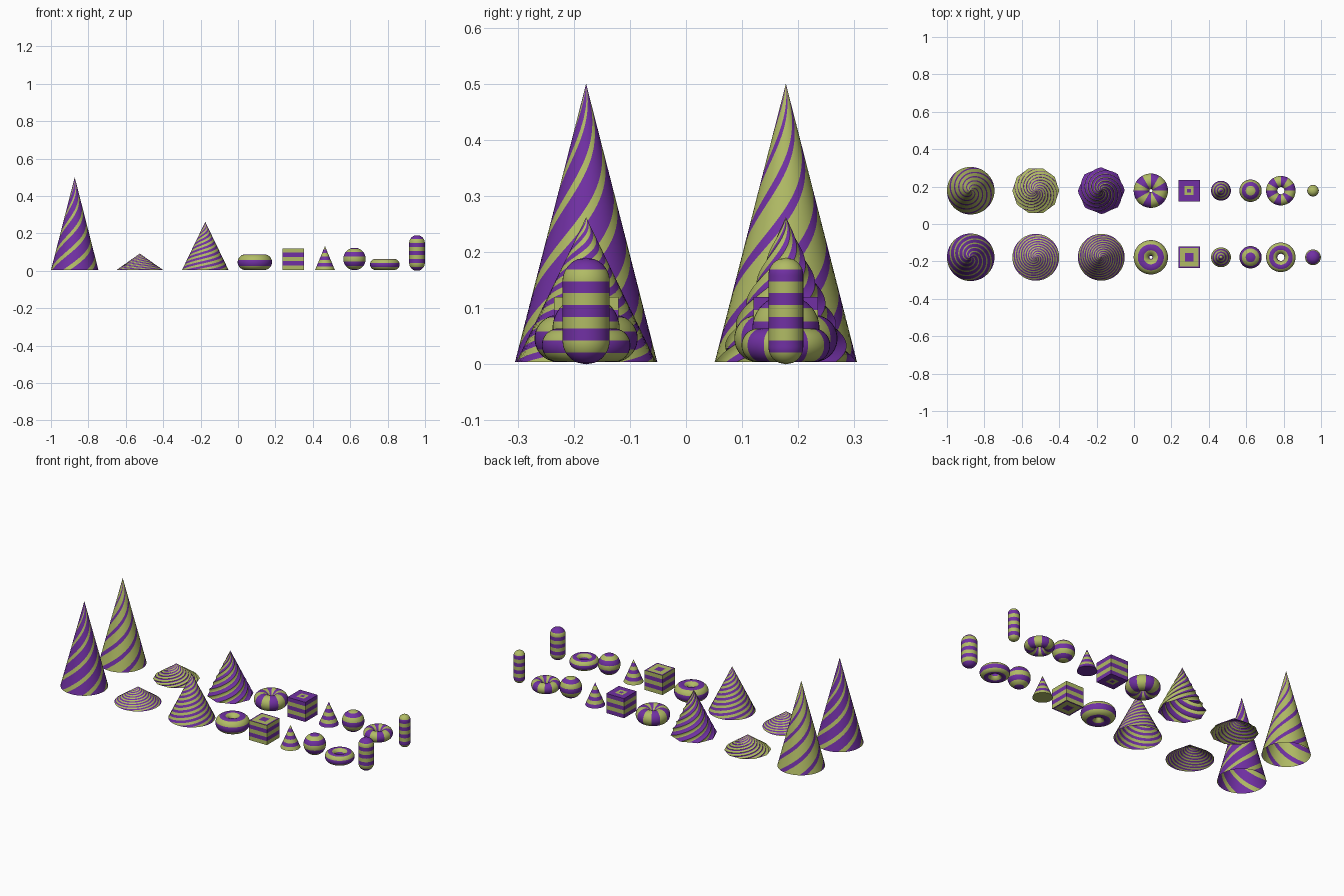
import bpy
import bmesh
import math

if "Cube" in bpy.data.objects:
    bpy.data.objects.remove(bpy.data.objects["Cube"])

PURPLE, GREEN = 0, 1
FRONT, BACK = -0.178, 0.178


def make_material(name, colour):
    mat = bpy.data.materials.new(name)
    mat.use_nodes = True
    mat.diffuse_color = colour
    mat.node_tree.nodes["Principled BSDF"].inputs["Base Color"].default_value = colour
    return mat


MATERIALS = [make_material("purple", (0.165, 0.03, 0.37, 1)),
             make_material("olive green", (0.44, 0.50, 0.13, 1))]


def lathe(name, x, y, profile, segs, colour, twist=0, start=0, sides=0, loop=False, smooth=True):
    """Spin (radius, z) points; colour(row, column) picks each face's material."""
    bm = bmesh.new()
    rings = []
    for j, (r, z) in enumerate(profile):
        ring = []
        for i in range(segs):
            a = 2 * math.pi * i / segs
            k = r
            if sides:  # flatten the circle into a regular polygon
                step = 2 * math.pi / sides
                k = r * math.cos(step / 2) / math.cos(a % step - step / 2)
            b = a + start + twist * 2 * math.pi * j / (len(profile) - 1)
            ring.append(bm.verts.new((k * math.cos(b), k * math.sin(b), z)))
        rings.append(ring)
    rows = len(profile) if loop else len(profile) - 1
    for j in range(rows):
        low, high = rings[j], rings[(j + 1) % len(rings)]
        for i in range(segs):
            n = (i + 1) % segs
            face = bm.faces.new((low[i], low[n], high[n], high[i]))
            face.material_index = colour(j, i)
            face.smooth = smooth
    bmesh.ops.remove_doubles(bm, verts=bm.verts, dist=1e-5)
    bmesh.ops.recalc_face_normals(bm, faces=bm.faces)
    mesh = bpy.data.meshes.new(name)
    bm.to_mesh(mesh)
    bm.free()
    for mat in MATERIALS:
        mesh.materials.append(mat)
    obj = bpy.data.objects.new(name, mesh)
    obj.location = (x, y, 0)
    bpy.context.collection.objects.link(obj)
    if smooth:
        bpy.ops.object.select_all(action="DESELECT")
        obj.select_set(True)
        bpy.context.view_layer.objects.active = obj
        bpy.ops.object.shade_smooth_by_angle(angle=math.radians(30))
    return obj


def swirl_cone(name, x, y, radius, height, arms, turns, base, share, sides=0):
    """Open cone whose stripes follow the twisted columns."""
    per_arm, rows = 10, 48
    profile = [(radius * (1 - j / rows), 0.004 + (height - 0.004) * j / rows)
               for j in range(rows + 1)]
    lathe(name, x, y, profile, arms * per_arm,
          lambda j, i: 1 - base if i % per_arm < share else base, twist=turns, sides=sides)


def banded(first, rows_per_band=1):
    return lambda j, i: (first + j // rows_per_band) % 2


def banded_cone(name, x, y, first):
    r, z0, z1, n = 0.053, 0.004, 0.132, 7
    profile = [(0, z0)] + [(r * (1 - j / n), z0 + (z1 - z0) * j / n) for j in range(n + 1)]
    lathe(name, x, y, profile, 40, lambda j, i: first if j == 0 else (first + j - 1) % 2)


def ball(name, x, y, first):
    r, bands, sub = 0.06, 7, 3
    n = bands * sub
    profile = [(r * math.sin(math.pi * j / n), 0.063 - r * math.cos(math.pi * j / n))
               for j in range(n + 1)]
    lathe(name, x, y, profile, 40, banded(first, sub))


def capsule(name, x, y, r, height, first):
    """Round-ended post cut into bands of equal height."""
    bands, sub = 9, 8
    n = bands * sub
    profile = []
    for j in range(n + 1):
        z = height * j / n
        d = max(r - z, z - (height - r), 0)
        profile.append((math.sqrt(max(r * r - d * d, 0)), z))
    lathe(name, x, y, profile, 40, banded(first, sub))


def ring(name, x, y, major, minor, colour):
    n = 32
    profile = []
    for j in range(n):
        a = 2 * math.pi * (j + 0.5) / n
        profile.append((major + minor * math.cos(a), 0.004 + minor + minor * math.sin(a)))
    lathe(name, x, y, profile, 48, colour, loop=True)


def hoop_stripes(j, i):
    return ((j + 3) % 32 // 4) % 2


def sector_stripes(j, i):
    return (i // 4) % 2


def block(name, x, y, first, steps, end_first):
    """Box with layered sides and nested squares on its two ends."""
    half, z0, z1, bands = 0.0575, 0.005, 0.12, 5
    ends = [half * s for s in steps]
    profile = [(r, z0) for r in ends]
    profile += [(half, z0 + (z1 - z0) * j / bands) for j in range(bands + 1)]
    profile += [(r, z1) for r in reversed(ends)]
    profile = [(r * math.sqrt(2), z) for r, z in profile]
    m = len(ends)

    def colour(j, i):
        if j < m:
            return (end_first + j) % 2
        if j < m + bands:
            return (first + j - m) % 2
        return (end_first + 2 * m + bands - 1 - j) % 2

    lathe(name, x, y, profile, 4, colour, start=math.pi / 4, smooth=False)


# Swirled cones: tall, flat and medium pairs
swirl_cone("tall_cone_front", -0.873, FRONT, 0.127, 0.5, 6, 0.9, PURPLE, 3)
swirl_cone("tall_cone_back", -0.873, BACK, 0.127, 0.5, 6, 0.9, GREEN, 3)
swirl_cone("flat_cone_front", -0.525, FRONT, 0.125, 0.092, 6, 1.6, GREEN, 5)
swirl_cone("flat_cone_back", -0.525, BACK, 0.125, 0.092, 10, 0.75, GREEN, 5, sides=10)
swirl_cone("medium_cone_front", -0.175, FRONT, 0.125, 0.262, 6, 1.7, PURPLE, 5)
swirl_cone("medium_cone_back", -0.175, BACK, 0.125, 0.262, 8, 0.8, PURPLE, 5, sides=8)

# Fat and slim rings: hoops in front, sectors at the back
ring("fat_ring_front", 0.09, FRONT, 0.05, 0.042, hoop_stripes)
ring("fat_ring_back", 0.09, BACK, 0.05, 0.042, sector_stripes)
ring("slim_ring_front", 0.785, FRONT, 0.049, 0.03, hoop_stripes)
ring("slim_ring_back", 0.785, BACK, 0.049, 0.03, sector_stripes)

# Layered blocks
block("block_front", 0.295, FRONT, GREEN, (0, 0.38, 0.85), PURPLE)
block("block_back", 0.295, BACK, PURPLE, (0, 0.18, 0.42), PURPLE)

# Small cones, balls and posts, with the colours swapped in the back row
for row, y, first in (("front", FRONT, GREEN), ("back", BACK, PURPLE)):
    banded_cone("small_cone_" + row, 0.465, y, first)
    ball("ball_" + row, 0.623, y, 1 - first)
    capsule("post_" + row, 0.957, y, 0.042 if y < 0 else 0.031, 0.19, 1 - first)
